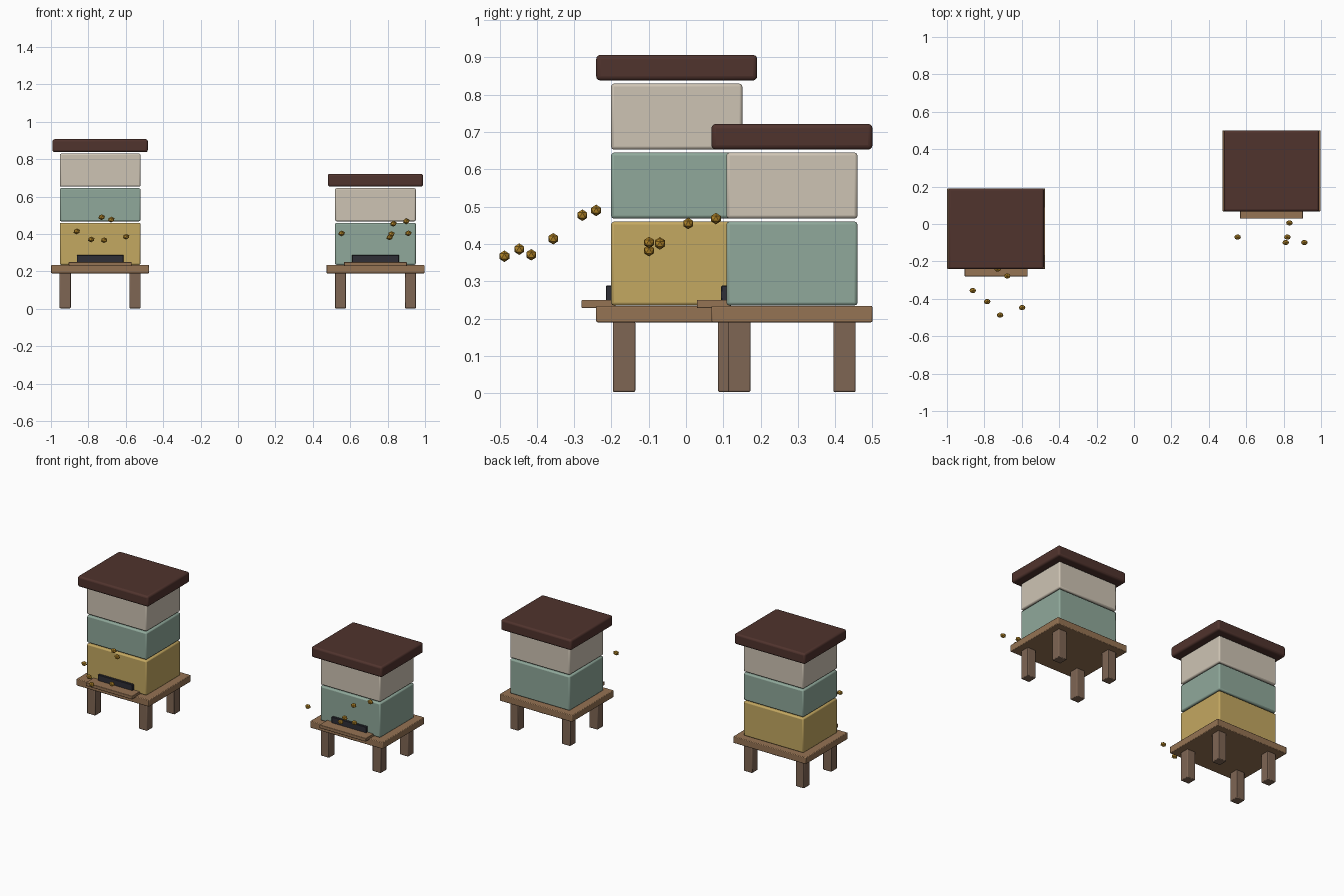
import bpy

cube = bpy.data.objects.get("Cube")
if cube:
    bpy.data.objects.remove(cube, do_unlink=True)


def material(name, rgb):
    # convert screen colour to linear
    lin = [((c / 255 + 0.055) / 1.055) ** 2.4 for c in rgb]
    mat = bpy.data.materials.new(name)
    mat.use_nodes = True
    mat.diffuse_color = (*lin, 1)
    bsdf = next(n for n in mat.node_tree.nodes if n.type == "BSDF_PRINCIPLED")
    bsdf.inputs["Base Color"].default_value = (*lin, 1)
    return mat


LID = material("dark brown", (80, 51, 45))
CREAM = material("cream", (206, 196, 180))
GREEN = material("sage green", (144, 169, 155))
GOLD = material("honey yellow", (196, 168, 97))
WOOD = material("wood", (149, 115, 83))
LEG = material("leg wood", (127, 102, 84))
DARK = material("entrance black", (46, 46, 54))
BEE = material("bee amber", (182, 136, 42))


def box(name, mat, x, y, z, bevel, segments=2):
    """Bevelled box spanning the (low, high) pairs x, y and z."""
    spans = (x, y, z)
    bpy.ops.mesh.primitive_cube_add(size=1, location=[(a + b) / 2 for a, b in spans])
    ob = bpy.context.object
    ob.name = name
    ob.scale = [b - a for a, b in spans]
    bpy.ops.object.transform_apply(location=False, rotation=False, scale=True)
    ob.data.materials.append(mat)
    mod = ob.modifiers.new("soft edges", "BEVEL")
    mod.width = bevel
    mod.segments = segments
    bpy.ops.object.shade_smooth_by_angle(angle=0.6)
    return ob


def around(c, half):
    return (c - half, c + half)


def hive(side, cx, cy, colours):
    # stand and its four legs
    box(side + "_stand", WOOD, around(cx, 0.262), around(cy, 0.216), (0.19, 0.234), 0.004)
    for fx, sx in (("right", -1), ("left", 1)):
        for fy, sy in (("front", -1), ("back", 1)):
            box(f"{side}_{fy}_{fx}_leg", LEG, around(cx + sx * 0.187, 0.03),
                around(cy + sy * 0.141, 0.03), (0.003, 0.192), 0.004)
    # stacked boxes, the lowest one taller
    z = 0.235
    for i, mat in enumerate(colours):
        height = 0.177 if i else 0.225
        box(f"{side}_hive_box_{i + 1}", mat, around(cx, 0.216), around(cy, 0.176),
            (z, z + height), 0.008)
        z += height + 0.008
    # overhanging lid
    box(side + "_lid", LID, around(cx, 0.255), around(cy, 0.216), (z, z + 0.069), 0.012, 3)
    # entrance slot and landing board
    front = cy - 0.176
    box(side + "_entrance", DARK, around(cx, 0.125), (front - 0.014, front + 0.01),
        (0.24, 0.288), 0.002, 1)
    box(side + "_landing_board", WOOD, around(cx, 0.168), (front - 0.079, front + 0.012),
        (0.228, 0.25), 0.003)


hive("right", -0.737, -0.025, (GOLD, GREEN, CREAM))
hive("left", 0.735, 0.284, (GREEN, CREAM))

# bees hovering in front of the entrances
bees = (
    (-0.729, -0.241, 0.49), (-0.678, -0.278, 0.477), (-0.862, -0.356, 0.414),
    (-0.785, -0.415, 0.371), (-0.716, -0.487, 0.367), (-0.598, -0.447, 0.386),
    (0.554, -0.07, 0.403), (0.831, 0.006, 0.455), (0.9, 0.08, 0.468),
    (0.82, -0.07, 0.4), (0.811, -0.099, 0.382), (0.911, -0.099, 0.404),
)
for i, place in enumerate(bees):
    bpy.ops.mesh.primitive_ico_sphere_add(subdivisions=1, radius=0.0155, location=place)
    bee = bpy.context.object
    bee.name = f"bee_{i + 1}"
    bee.scale.x = 1.25
    bee.data.materials.append(BEE)
